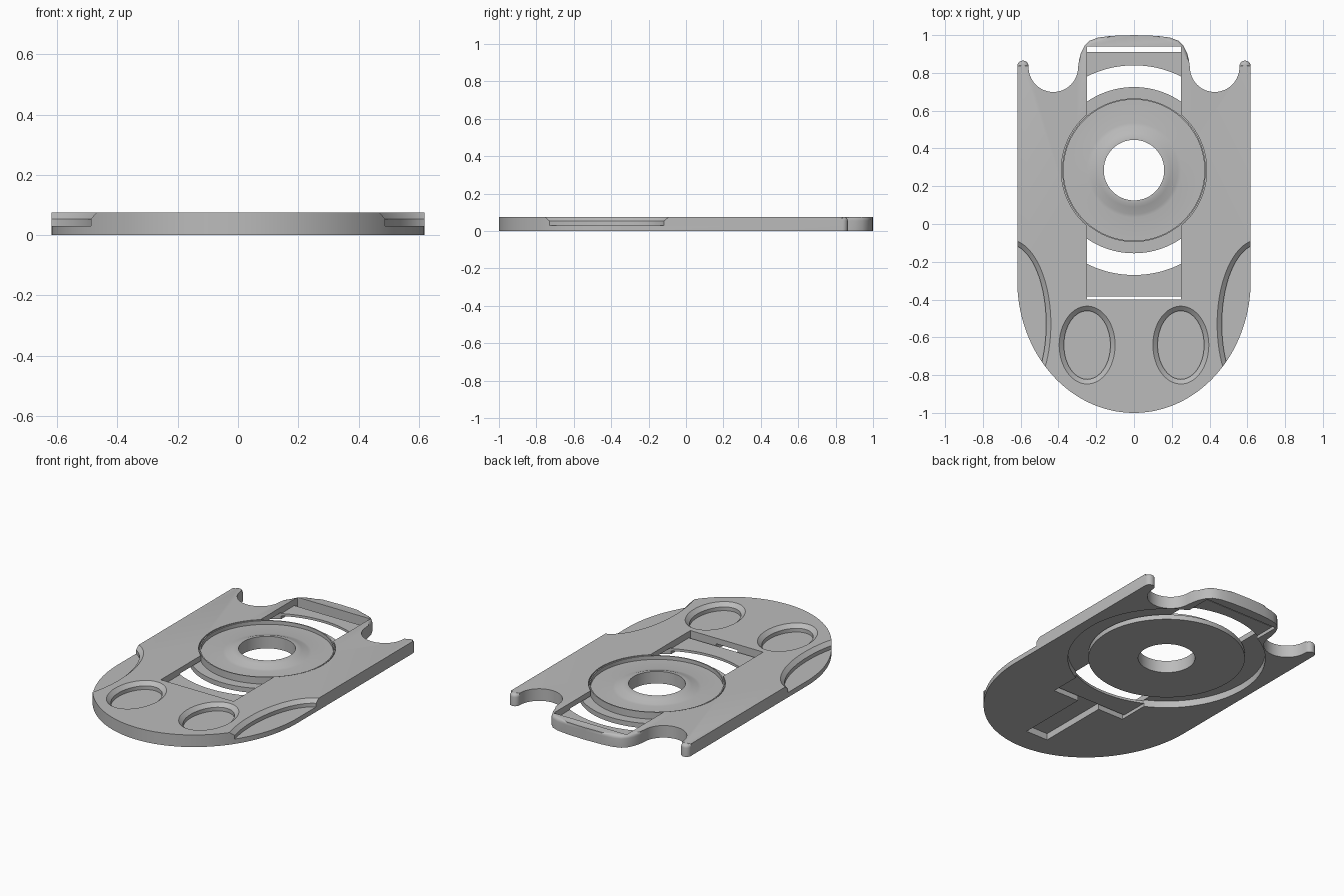
import bpy, bmesh
from math import sin, cos, pi, radians, sqrt, asin

if "Cube" in bpy.data.objects:
    bpy.data.objects.remove(bpy.data.objects["Cube"], do_unlink=True)

grey = bpy.data.materials.new("plain grey")
grey.use_nodes = True
grey.diffuse_color = (0.5, 0.5, 0.5, 1)
grey.node_tree.nodes["Principled BSDF"].inputs["Base Color"].default_value = (0.5, 0.5, 0.5, 1)

TOP = 0.075          # plate thickness
HUB_Y = 0.285        # centre of the turning disc
SLOT = 0.25          # half width of the long slot
CAVITY = 0.555       # radius of the round cavity below


def arc(cx, cy, rx, ry, a0, a1, n):
    return [(cx + rx * cos(radians(a0 + (a1 - a0) * i / n)),
             cy + ry * sin(radians(a0 + (a1 - a0) * i / n))) for i in range(n + 1)]


def ellipse(cx, cy, rx, ry, n=96):
    return arc(cx, cy, rx, ry, 0, 360, n)[:-1]


def rect(x0, x1, y0, y1):
    return [(x0, y0), (x1, y0), (x1, y1), (x0, y1)]


def loft(name, layers, round_top=0):
    """Solid through stacked (z, outline) layers, with an optional rounded top edge."""
    bm = bmesh.new()
    rings = [[bm.verts.new((x, y, z)) for x, y in pts] for z, pts in layers]
    for low, high in zip(rings, rings[1:]):
        for i in range(len(low)):
            j = (i + 1) % len(low)
            bm.faces.new((low[i], low[j], high[j], high[i]))
    bm.faces.new(rings[0][::-1])
    cap = bm.faces.new(rings[-1])
    if round_top:
        bmesh.ops.bevel(bm, geom=list(cap.edges), offset=round_top, segments=4,
                        profile=0.5, affect='EDGES')
    bmesh.ops.recalc_face_normals(bm, faces=bm.faces)
    return finish(name, bm)


def finish(name, bm):
    mesh = bpy.data.meshes.new(name)
    bm.to_mesh(mesh)
    bm.free()
    mesh.materials.append(grey)
    ob = bpy.data.objects.new(name, mesh)
    bpy.context.collection.objects.link(ob)
    return ob


def prism(name, pts, z0, z1, round_top=0):
    return loft(name, [(z0, pts), (z1, pts)], round_top)


def cut(target, cutter):
    cutter.hide_render = True
    mod = target.modifiers.new("cut", 'BOOLEAN')
    mod.operation, mod.solver, mod.object = 'DIFFERENCE', 'EXACT', cutter
    bpy.context.view_layer.objects.active = target
    bpy.ops.object.modifier_apply(modifier=mod.name)
    bpy.data.objects.remove(cutter, do_unlink=True)


def smooth(ob):
    bpy.ops.object.select_all(action='DESELECT')
    ob.select_set(True)
    bpy.context.view_layer.objects.active = ob
    bpy.ops.object.shade_smooth_by_angle(angle=radians(30))


# Plate outline: rounded front, straight side, horn, bite and rear tab, then mirrored
half = arc(0, -0.3, 0.618, 0.7, -90, 0, 40)
half += arc(0.588, 0.835, 0.03, 0.03, 0, 180, 12)
half += arc(0.427, 0.83, 0.131, 0.131, 0, -180, 28)[1:]
half += [(0.291, 0.865), (0.281, 0.905), (0.262, 0.943), (0.235, 0.97),
         (0.19, 0.987), (0.12, 0.996), (0, 1)]
outline = half + [(-x, y) for x, y in half[-2:0:-1]]
plate = prism("base_plate", outline, 0, TOP, round_top=0.02)

# Long slot, disc cavity, disc opening and underside groove
cut(plate, prism("slot_cutter", rect(-SLOT, SLOT, -0.4, 0.94), -0.1, 0.2))
cut(plate, prism("cavity_cutter", ellipse(0, HUB_Y, CAVITY, CAVITY, 128), -0.1, 0.042))
cut(plate, prism("opening_cutter", ellipse(0, HUB_Y, 0.385, 0.385, 128), -0.1, 0.2))
cut(plate, prism("groove_cutter", rect(-0.075, 0.075, -0.85, -0.35), -0.1, 0.04))


def chamfered_pocket(name, cx, cy, rx, ry):
    """Oval pocket with a sloped lip above a straight wall."""
    steps = [(0.03, -0.025), (0.053, -0.025), (TOP, 0), (TOP + 0.022, 0.025)]
    return loft(name, [(z, ellipse(cx, cy, rx + d, ry + d)) for z, d in steps])


# Finger pockets on the front and grip notches on the sides
for s in (-1, 1):
    cut(plate, chamfered_pocket("pocket_cutter", s * 0.248, -0.641, 0.148, 0.206))
    cut(plate, chamfered_pocket("notch_cutter", s * 0.66, -0.53, 0.22, 0.447))
smooth(plate)

# Thin bridges across both ends of the slot
span = 90 - math_angle if (math_angle := asin(SLOT / CAVITY) * 180 / pi) is None else math_angle
for name, end, mid in (("rear_bridge", 0.91, 90), ("front_bridge", -0.385, -90)):
    edge = arc(0, HUB_Y, CAVITY, CAVITY, mid - span, mid + span, 24)
    pts = edge + [(edge[-1][0], end), (edge[0][0], end)]
    smooth(prism(name, pts, 0.02, 0.035))

# Turning disc: flange, thin lip, sunken dish and raised collar around the hole
profile = [(0.16, 0), (0.44, 0), (0.44, 0.03), (0.38, 0.03), (0.38, TOP - 0.002),
           (0.373, TOP - 0.002), (0.373, 0.05), (0.25, 0.05), (0.232, 0.053),
           (0.195, 0.068), (0.178, 0.073), (0.165, TOP), (0.16, TOP)]
bm = bmesh.new()
N = 128
rings = [[bm.verts.new((r * cos(2 * pi * i / N), HUB_Y + r * sin(2 * pi * i / N), z))
          for i in range(N)] for r, z in profile]
for a, b in zip(rings, rings[1:] + rings[:1]):
    for i in range(N):
        j = (i + 1) % N
        bm.faces.new((a[i], a[j], b[j], b[i]))
bmesh.ops.recalc_face_normals(bm, faces=bm.faces)
smooth(finish("turning_disc", bm))
